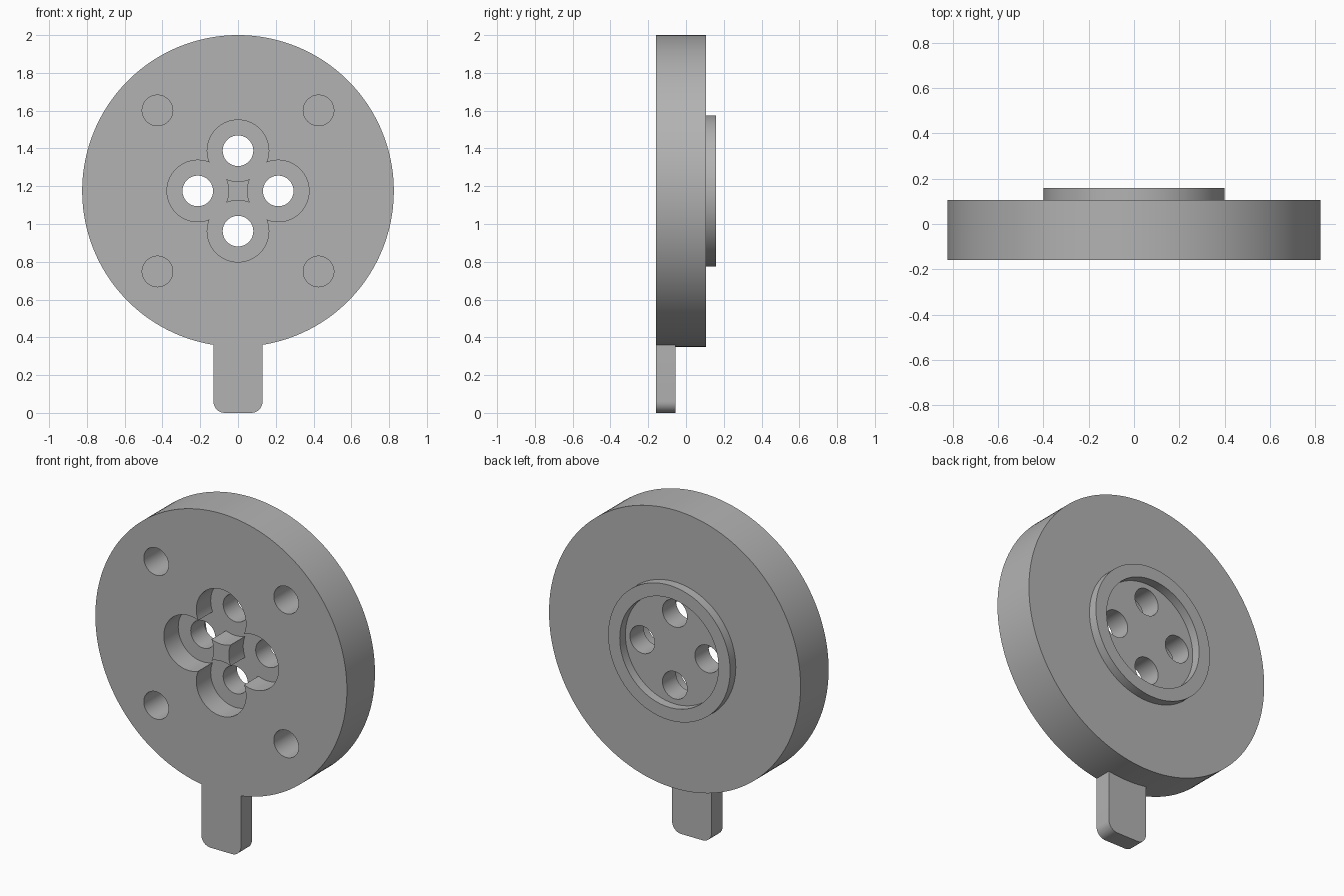
import bpy, bmesh, math
from mathutils import Matrix, Vector

if "Cube" in bpy.data.objects:
    bpy.data.objects.remove(bpy.data.objects["Cube"], do_unlink=True)

CZ = 1.175                      # height of the disc centre
FRONT, BACK, RIM = -0.158, 0.105, 0.158

grey = bpy.data.materials.new("plain grey")
grey.use_nodes = True
colour = (0.45, 0.45, 0.45, 1)
grey.diffuse_color = colour
grey.node_tree.nodes["Principled BSDF"].inputs["Base Color"].default_value = colour


def make_object(name, bm):
    bmesh.ops.recalc_face_normals(bm, faces=bm.faces)
    mesh = bpy.data.meshes.new(name)
    bm.to_mesh(mesh)
    bm.free()
    mesh.materials.append(grey)
    obj = bpy.data.objects.new(name, mesh)
    bpy.context.collection.objects.link(obj)
    return obj


def cylinder(name, x, z, radius, y0, y1):
    bm = bmesh.new()
    place = Matrix.Translation((x, (y0 + y1) / 2, z)) @ Matrix.Rotation(math.pi / 2, 4, "X")
    bmesh.ops.create_cone(bm, cap_ends=True, segments=64, radius1=radius,
                          radius2=radius, depth=y1 - y0, matrix=place)
    return make_object(name, bm)


def combine(target, tool, operation):
    mod = target.modifiers.new(tool.name, "BOOLEAN")
    mod.operation = operation
    mod.solver = "EXACT"
    mod.object = tool
    bpy.context.view_layer.objects.active = target
    bpy.ops.object.modifier_apply(modifier=mod.name)
    bpy.data.objects.remove(tool, do_unlink=True)


# Disc with a raised ring on the back, turned from a half profile
profile = [(0, FRONT), (0.825, FRONT), (0.825, BACK), (0.4, BACK),
           (0.4, RIM), (0.324, RIM), (0.324, BACK), (0, BACK)]
bm = bmesh.new()
verts = [bm.verts.new((r, y, CZ)) for r, y in profile]
edges = [bm.edges.new(pair) for pair in zip(verts, verts[1:])]
bmesh.ops.spin(bm, geom=verts + edges, cent=(0, 0, CZ), axis=(0, 1, 0),
               angle=math.tau, steps=160, use_merge=True)
bmesh.ops.remove_doubles(bm, verts=bm.verts, dist=1e-5)
bmesh.ops.dissolve_limit(bm, angle_limit=0.001, verts=bm.verts, edges=bm.edges)
disc = make_object("disc_with_tab", bm)

# Tab with rounded lower corners
half, corner, top = 0.13, 0.06, 0.5
outline = [(half, top), (-half, top)]
for side, start in ((-1, math.pi), (1, 1.5 * math.pi)):
    for i in range(9):
        a = start + i * math.pi / 16
        outline.append((side * (half - corner) + corner * math.cos(a),
                        corner + corner * math.sin(a)))
bm = bmesh.new()
face = bm.faces.new([bm.verts.new((x, FRONT, z)) for x, z in outline])
sweep = bmesh.ops.extrude_face_region(bm, geom=[face])
moved = [v for v in sweep["geom"] if isinstance(v, bmesh.types.BMVert)]
bmesh.ops.translate(bm, vec=Vector((0, 0.103, 0)), verts=moved)
combine(disc, make_object("tab", bm), "UNION")

# Four overlapping front pockets, each with a through hole, and four blind holes
for i in range(4):
    a = i * math.pi / 2
    x, z = 0.213 * math.cos(a), CZ + 0.213 * math.sin(a)
    combine(disc, cylinder("pocket", x, z, 0.163, -0.3, FRONT + 0.135), "DIFFERENCE")
    combine(disc, cylinder("through_hole", x, z, 0.081, -0.1, 0.3), "DIFFERENCE")
    a += math.pi / 4
    x, z = 0.603 * math.cos(a), CZ + 0.603 * math.sin(a)
    combine(disc, cylinder("blind_hole", x, z, 0.081, -0.3, FRONT + 0.19), "DIFFERENCE")

# Smooth round walls, crisp edges
bpy.ops.object.select_all(action="DESELECT")
disc.select_set(True)
bpy.context.view_layer.objects.active = disc
bpy.ops.object.shade_smooth_by_angle(angle=math.radians(30))
